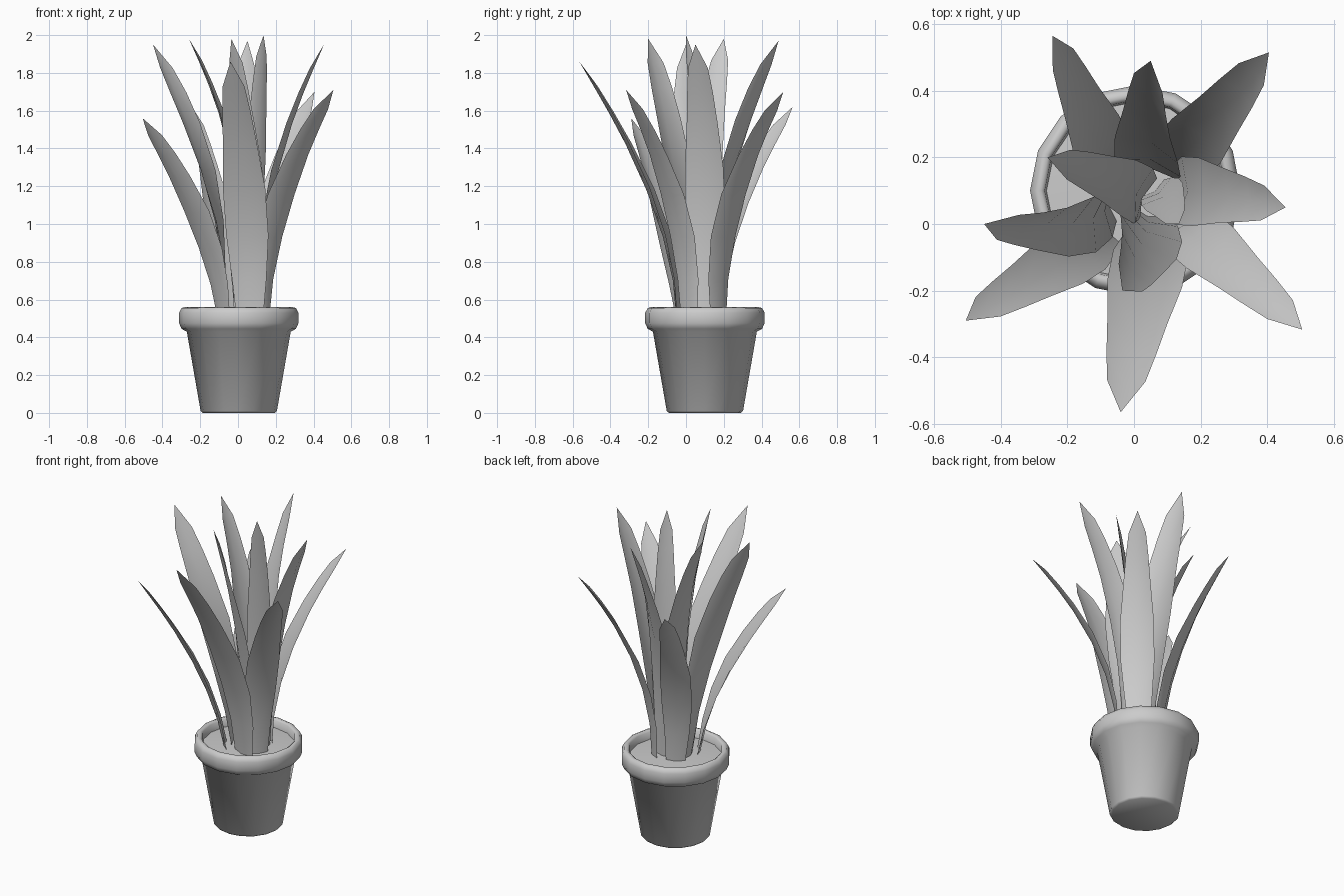
import bpy, math
from mathutils import Vector, Matrix

if "Cube" in bpy.data.objects:
    bpy.data.objects.remove(bpy.data.objects["Cube"])

POT = Vector((0.004, 0.1, 0.0))


def make(name, verts, faces, angle=40):
    me = bpy.data.meshes.new(name)
    me.from_pydata(verts, [], faces)
    ob = bpy.data.objects.new(name, me)
    bpy.context.collection.objects.link(ob)
    bpy.ops.object.select_all(action='DESELECT')
    ob.select_set(True)
    bpy.context.view_layer.objects.active = ob
    bpy.ops.object.shade_smooth_by_angle(angle=math.radians(angle))
    return ob


def lathe(name, profile, sides=16, cap_start=False, cap_end=False):
    verts, faces = [], []
    for r, z in profile:
        for i in range(sides):
            a = 2 * math.pi * i / sides
            verts.append(POT + Vector((r * math.cos(a), r * math.sin(a), z)))
    for k in range(len(profile) - 1):
        for i in range(sides):
            j = (i + 1) % sides
            faces.append((k * sides + i, k * sides + j,
                          (k + 1) * sides + j, (k + 1) * sides + i))
    if cap_start:
        faces.append(tuple(reversed(range(sides))))
    if cap_end:
        n = (len(profile) - 1) * sides
        faces.append(tuple(range(n, n + sides)))
    return make(name, verts, faces, angle=60)


# Width along the blade: (position, share of full width)
BLADE = [(0, 0.62), (0.15, 0.8), (0.32, 0.98), (0.5, 0.98),
         (0.68, 0.78), (0.8, 0.65), (0.9, 0.5)]


def leaf(name, base, mid, tip, width, twist=0):
    """Cupped blade through base, mid and tip; twist in degrees at the tip."""
    base = Vector((*base, 0.5))
    mid, tip = Vector(mid), Vector(tip)
    bend = base - 2 * mid + tip

    def path(t):
        # parabola through the three points, straightened towards the tip
        return (base.lerp(tip, t) - bend * 2 * t * (1 - t)
                - bend * 0.7 * t * (t - 0.5) * (t - 1))

    out = tip - base
    out.z = 0
    out.normalize()
    verts, faces = [], []
    for t, share in BLADE:
        c = path(t)
        tangent = path(t + 0.01) - path(t - 0.01)
        turn = Matrix.Rotation(math.radians(twist) * min(1, t * 1.3), 3, 'Z')
        side = turn @ Vector((-out.y, out.x, 0))
        inward = tangent.cross(side).normalized()
        if inward.dot(turn @ out) > 0:
            inward.negate()
        half = width * share / 2
        cup = inward * half * 0.2
        verts += [c - side * half + cup, c - cup * 0.4, c + side * half + cup]
    for k in range(len(BLADE) - 1):
        for i in range(2):
            a = k * 3 + i
            faces.append((a, a + 1, a + 4, a + 3))
    n = len(verts)
    verts.append(tip)
    faces += [(n - 3, n - 2, n), (n - 2, n - 1, n)]
    return make(name, verts, faces, 60)


# Pot with thick rolled rim, and soil
lathe("pot", [(0.19, 0.0), (0.202, 0.01), (0.275, 0.43), (0.303, 0.445),
              (0.316, 0.475), (0.316, 0.53), (0.303, 0.555), (0.285, 0.56),
              (0.272, 0.55), (0.266, 0.5)], cap_start=True)
lathe("soil", [(0.27, 0.505), (0.14, 0.515)], cap_end=True)

# Leaves: base xy, point halfway, tip, width, twist
LEAVES = [
    ((0.06, -0.045), (0.03, -0.20, 1.18), (-0.04, -0.565, 1.86), 0.23, 8),
    ((-0.085, -0.01), (-0.23, -0.125, 1.06), (-0.505, -0.29, 1.56), 0.19, 18),
    ((-0.075, 0.07), (-0.175, 0.00, 1.28), (-0.45, 0.00, 1.95), 0.20, -52),
    ((0.02, 0.07), (-0.03, 0.11, 1.34), (-0.26, 0.20, 1.98), 0.18, 18),
    ((0.13, 0.08), (0.205, 0.095, 1.28), (0.455, 0.05, 1.95), 0.21, 0),
    ((0.135, 0.01), (0.24, -0.085, 1.15), (0.505, -0.317, 1.71), 0.19, -12),
    ((0.11, 0.18), (0.20, 0.265, 1.15), (0.405, 0.515, 1.70), 0.20, 0),
    ((0.05, 0.16), (0.045, 0.24, 1.29), (0.05, 0.49, 1.97), 0.21, -35),
    ((-0.05, 0.18), (-0.125, 0.285, 1.10), (-0.245, 0.565, 1.62), 0.18, 20),
    ((0.04, 0.03), (0.03, -0.055, 1.30), (-0.035, -0.20, 1.98), 0.22, -32),
    ((0.06, 0.10), (0.10, 0.07, 1.36), (0.135, 0.00, 2.00), 0.14, 0),
]
for i, data in enumerate(LEAVES, 1):
    leaf(f"leaf_{i:02d}", *data)
